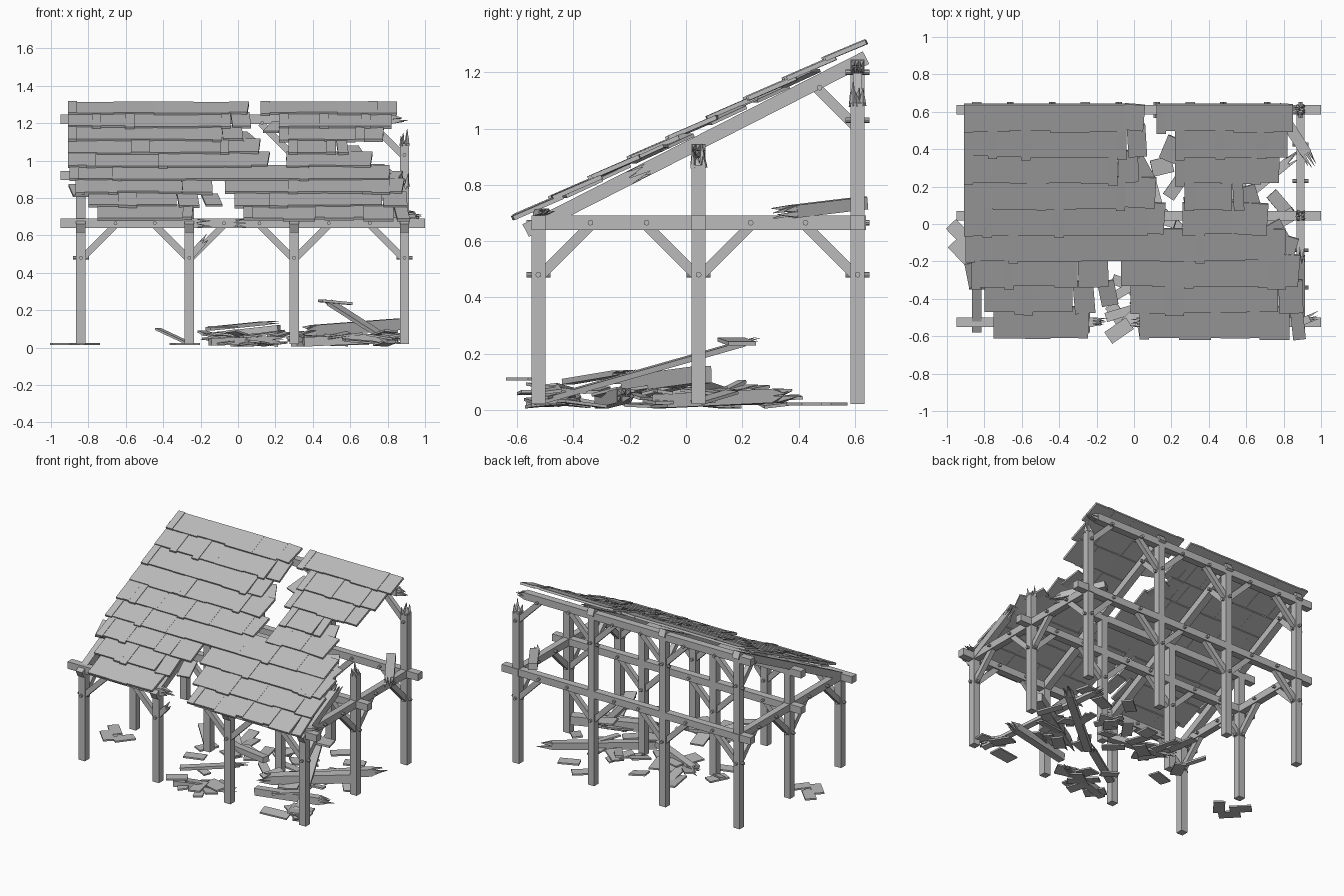
import bpy, bmesh, math, random
from mathutils import Vector, Matrix

random.seed(7)
rnd = random.uniform
old = bpy.data.objects.get("Cube")
if old:
    bpy.data.objects.remove(old)

GREY = (0.5, 0.5, 0.5, 1)
mat = bpy.data.materials.new("weathered_grey")
mat.use_nodes = True
mat.diffuse_color = GREY
mat.node_tree.nodes["Principled BSDF"].inputs["Base Color"].default_value = GREY

parts = {}


def mesh_for(name):
    return parts.setdefault(name, bmesh.new())


def bar(name, a, b, w=0.05, h=0.05, taper=1.0, roll=0.0):
    """Square timber from a to b; taper shrinks the far end."""
    a, b = Vector(a), Vector(b)
    d = b - a
    m = Matrix.Translation((a + b) / 2) @ d.to_track_quat('X', 'Z').to_matrix().to_4x4()
    m = m @ Matrix.Rotation(roll, 4, 'X')
    for v in bmesh.ops.create_cube(mesh_for(name), size=1)["verts"]:
        t = taper if v.co.x > 0 else 1
        v.co = m @ Vector((v.co.x * d.length, v.co.y * w * t, v.co.z * h * t))


def splinters(name, a, b, w=0.05, h=0.05, size=0.08):
    """Torn fibres growing past the end b of a timber."""
    a, b = Vector(a), Vector(b)
    d = (b - a).normalized()
    q = d.to_track_quat('X', 'Z')
    for i in (-1, 0, 1):
        for j in (-1, 1):
            off = q @ Vector((0, i * w / 3, j * h / 4))
            lean = q @ Vector((0, rnd(-1, 1) * w / 5, rnd(-1, 1) * h / 5))
            bar(name, b + off - d * 0.01, b + off + lean + d * size * rnd(0.3, 1),
                w / 3, h / 2, 0.08)


def torn(name, a, b, w=0.05, h=0.05, size=0.08):
    bar(name, a, b, w, h)
    splinters(name, a, b, w, h, size)


def peg(p, axis):
    rot = Matrix.Rotation(math.pi / 2, 4, 'Y' if axis == 'X' else 'X')
    bmesh.ops.create_cone(mesh_for("pegs"), cap_ends=True, segments=8, radius1=0.01,
                          radius2=0.01, depth=0.085, matrix=Matrix.Translation(p) @ rot)


# Frame layout
XS = (-0.84, -0.26, 0.30, 0.89)
FRONT, MID, BACK = -0.525, 0.045, 0.61
SLOPE, BEAM_Z = 0.508, 0.665


def rafter_z(y):
    return 0.66 + SLOPE * (y - FRONT)


# Posts, the two right-hand rear ones snapped off
for x in XS:
    bar("front_posts", (x, FRONT, 0.02), (x, FRONT, 0.68))
    for name, y, top, snapped in (("middle_posts", MID, 0.93, 0.87), ("back_posts", BACK, 1.23, 1.09)):
        if x == XS[-1]:
            torn(name, (x, y, 0.02), (x, y, snapped))
        else:
            bar(name, (x, y, 0.02), (x, y, top))

# Long beams
torn("front_beam", (-0.95, FRONT, BEAM_Z), (-0.22, FRONT, BEAM_Z))
torn("front_beam", (1.0, FRONT, BEAM_Z), (0.04, FRONT, BEAM_Z))
for name, y in (("middle_tie_beam", MID), ("back_tie_beam", BACK)):
    bar(name, (-0.95, y, BEAM_Z), (1.0, y, BEAM_Z))
torn("middle_purlin", (-0.95, MID, 0.92), (0.42, MID, 0.92))
torn("back_purlin", (-0.95, BACK, 1.22), (0.83, BACK, 1.22))

# Cross beams in both end walls, and a rafter over every post line
for x in XS:
    lo = (x, -0.57, rafter_z(-0.57))
    if x == XS[-1]:
        torn("rafters", lo, (x, -0.2, rafter_z(-0.2)))
    else:
        bar("rafters", lo, (x, 0.64, rafter_z(0.64)))
for x in (XS[0], XS[-1]):
    bar("cross_beams", (x, -0.55, BEAM_Z), (x, 0.64, BEAM_Z), 0.045)


# Diagonal braces with pegs at both ends
def brace(x, y, z, dx, dy, reach=0.185):
    a = Vector((x + dx * 0.01, y + dy * 0.01, z))
    b = a + Vector((dx, dy, 1)) * reach
    bar("braces", a, b, 0.032, 0.036)
    for p in (Vector((x, y, z)), b - Vector((dx, dy, 0)) * 0.01):
        peg(p, 'Y' if dx else 'X')


for i, x in enumerate(XS):
    for y in (FRONT, MID, BACK):
        for dx in (-1, 1):
            if (i == 0 and dx < 0) or (i == 3 and dx > 0):
                continue
            if y == FRONT and i == 1 and dx > 0:
                torn("braces", (x, y, 0.48), (x + 0.07, y, 0.56), 0.032, 0.036, 0.05)
                continue
            brace(x, y, 0.48, dx, 0)
            if y == BACK:
                brace(x, y, 1.03, dx, 0, 0.17)
        for dy in (-1, 1):
            if i in (1, 2) or (y == FRONT and dy < 0) or (y == BACK and dy > 0):
                continue
            brace(x, y, 0.48, 0, dy)
    if i < 3:
        brace(x, BACK, 1.01, 0, -1, 0.135)

# Roof courses from the ridge down: intact spans in x
COURSES = (((-0.91, 0.06), (0.12, 0.85)), ((-0.91, 0.06), (0.22, 0.82)),
           ((-0.91, 0.02), (0.22, 0.78)), ((-0.91, 0.12), (0.27, 0.58)),
           ((-0.91, 0.17), (0.26, 0.72)), ((-0.90, 0.81),),
           ((-0.87, -0.14), (-0.07, 0.89)), ((-0.80, -0.22), (-0.02, 0.90)),
           ((-0.75, -0.24), (0.03, 0.90)))
STEP = 1.25 / len(COURSES)


def roof_z(y):
    return 0.665 + SLOPE * (y + 0.61)


for row, spans in enumerate(COURSES):
    top = 0.64 - row * STEP
    for x0, x1 in spans:
        x = x0
        while x < x1 - 0.01:
            w = random.choice((0.05, rnd(0.12, 0.22), rnd(0.12, 0.22)))
            if x1 - x - w < 0.05:
                w = x1 - x
            narrow = w < 0.06
            at_edge = x + w > x1 - 0.01
            y0 = top + (0.03 if row else 0)
            y1 = top - STEP - rnd(-0.006, 0.008) - (0.012 if narrow and row < 8 else 0)
            skew = rnd(-0.02, 0.02) if at_edge else 0
            lift = 0.005 if narrow else rnd(0, 0.002)
            bar("roof_course_%d" % (row + 1), (x + w / 2, y0, roof_z(y0) + 0.006 + lift),
                (x + w / 2 + skew, y1, roof_z(y1) + 0.019 + lift), w, 0.016)
            x += w

# Shingles slipping at the torn edges
for x, y, ang in ((0.04, 0.29, 0.5), (0.2, 0.4, -0.4), (-0.14, -0.37, 0.2), (0.77, -0.05, 0.5),
                  (0.82, -0.13, -0.3), (0.62, 0.14, 0.3), (-0.85, -0.27, 0.2)):
    d = Vector((math.sin(ang), -math.cos(ang))) * 0.065
    bar("slipped_shingles", (x - d.x, y - d.y, roof_z(y - d.y) - 0.002),
        (x + d.x, y + d.y, roof_z(y + d.y) + 0.004), 0.09, 0.012)

# Broken boards caught on the upper frame
torn("caught_boards", (0.76, 0.63, 0.735), (0.92, 0.38, 0.705), 0.06, 0.045, 0.1)
torn("caught_boards", (0.89, FRONT, 0.70), (0.94, FRONT + 0.02, 0.705), 0.04, 0.02, 0.06)

# Large fallen timbers
torn("fallen_timbers", (0.82, -0.52, 0.03), (0.5, 0.2, 0.235), 0.05, 0.02)
torn("fallen_timbers", (0.86, 0.06, 0.125), (0.4, -0.2, 0.09), 0.07, 0.06, 0.1)
torn("fallen_timbers", (0.3, -0.1, 0.03), (0.82, 0.33, 0.05), 0.05, 0.05, 0.12)
torn("fallen_timbers", (-0.16, -0.42, 0.1), (0.14, -0.24, 0.13), 0.05, 0.02, 0.1)
torn("fallen_timbers", (0.22, 0.0, 0.1), (-0.14, 0.12, 0.06), 0.05, 0.04, 0.08)
torn("fallen_timbers", (0.35, -0.3, 0.03), (0.8, -0.22, 0.05), 0.05, 0.05, 0.1)
torn("fallen_timbers", (-0.15, -0.5, 0.03), (0.18, -0.4, 0.04), 0.05, 0.04, 0.1)
bar("fallen_timbers", (-0.43, 0.2, 0.1), (-0.27, 0.05, 0.025), 0.04, 0.012)
bar("fallen_timbers", (0.44, 0.16, 0.25), (0.6, 0.2, 0.235), 0.1, 0.014)


# Shingles lying on the ground
def fallen_shingle(x, y, z, ang, tilt, length=0.13, w=0.07):
    d = Vector((math.cos(ang), math.sin(ang), tilt)) * length / 2
    c = Vector((x, y, z + abs(d.z)))
    bar("fallen_shingles", c - d, c + d, w, 0.011, 1, rnd(-0.15, 0.15) if tilt else 0)


for x, y, z, ang in ((-0.93, -0.05, 0.02, -0.8), (-0.92, -0.15, 0.02, -0.8),
                     (-0.81, -0.12, 0.02, 0.9), (-0.08, -0.57, 0.11, 0.6),
                     (-0.28, -0.08, 0.02, 0.3), (-0.3, 0.08, 0.02, 1.1),
                     (0.46, 0.5, 0.02, 0.7), (0.62, 0.42, 0.02, 0.4)):
    fallen_shingle(x, y, z, ang, 0, 0.14, 0.075)
for cx, cy, sx, sy, count in ((0.0, -0.43, 0.17, 0.12, 10), (0.06, 0.15, 0.2, 0.2, 11),
                              (0.56, -0.02, 0.26, 0.26, 18), (0.72, -0.42, 0.12, 0.12, 5)):
    for n in range(count):
        fallen_shingle(cx + rnd(-sx, sx), cy + rnd(-sy, sy), rnd(0.012, 0.07), rnd(0, 6),
                       rnd(-0.25, 0.25), rnd(0.11, 0.21), rnd(0.05, 0.095))

# Turn each part into an object
for name, bm in parts.items():
    bmesh.ops.recalc_face_normals(bm, faces=bm.faces)
    for v in bm.verts:
        v.co.z = max(v.co.z, 0.0)
    me = bpy.data.meshes.new(name)
    bm.to_mesh(me)
    bm.free()
    me.materials.append(mat)
    bpy.context.collection.objects.link(bpy.data.objects.new(name, me))
